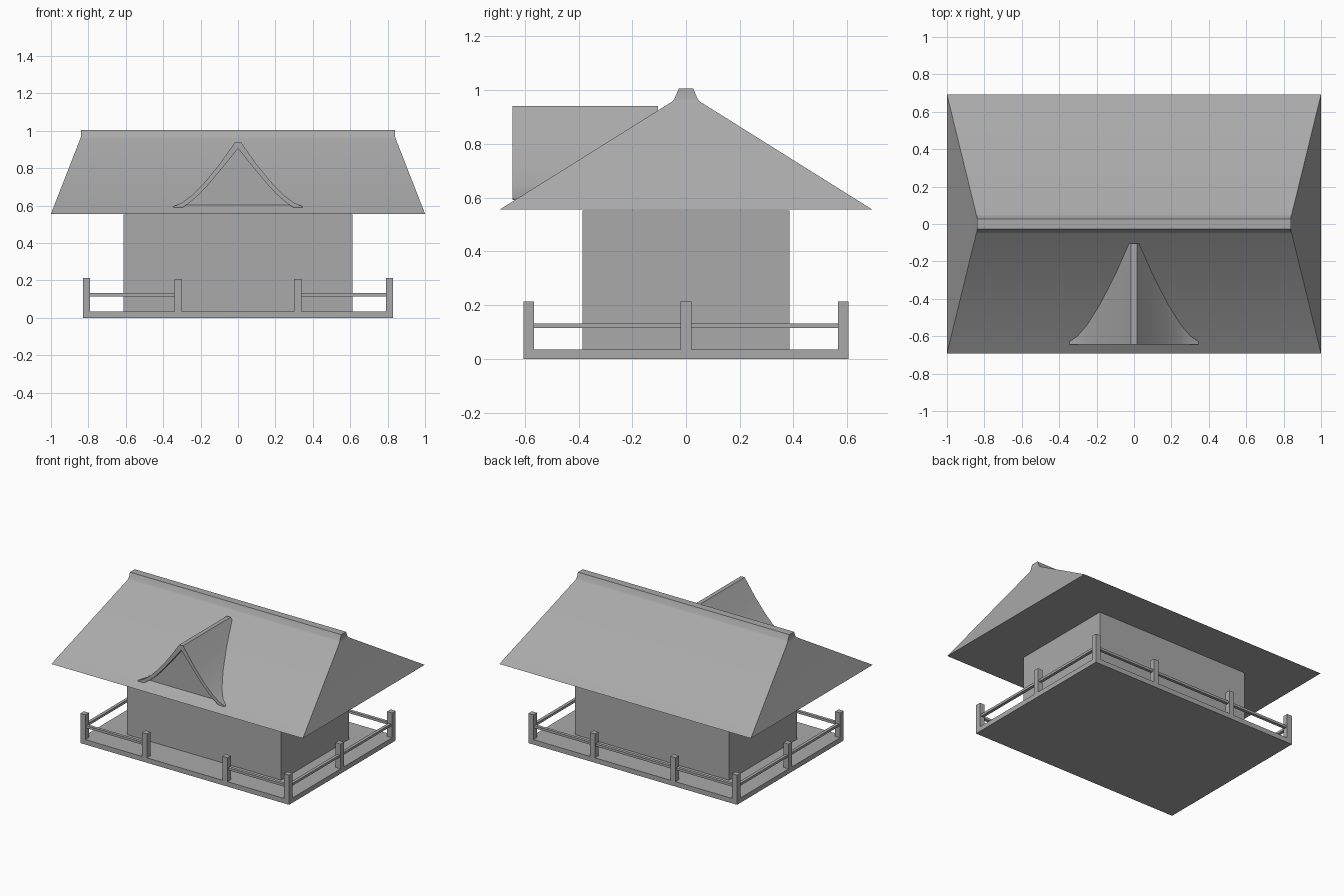
import bpy, bmesh, math

cube = bpy.data.objects.get("Cube")
if cube:
    bpy.data.objects.remove(cube, do_unlink=True)

grey = bpy.data.materials.new("plain grey")
grey.use_nodes = True
GREY = (0.4, 0.4, 0.4, 1)
grey.diffuse_color = GREY
grey.node_tree.nodes["Principled BSDF"].inputs["Base Color"].default_value = GREY


def finish(name, bm, smooth=None):
    bmesh.ops.recalc_face_normals(bm, faces=bm.faces)
    mesh = bpy.data.meshes.new(name)
    bm.to_mesh(mesh)
    bm.free()
    mesh.materials.append(grey)
    obj = bpy.data.objects.new(name, mesh)
    bpy.context.collection.objects.link(obj)
    if smooth:
        bpy.ops.object.select_all(action='DESELECT')
        obj.select_set(True)
        bpy.context.view_layer.objects.active = obj
        bpy.ops.object.shade_smooth_by_angle(angle=math.radians(smooth))
    return obj


def box(name, x, y, z):
    """Box from (min, max) pairs."""
    bm = bmesh.new()
    bmesh.ops.create_cube(bm, size=1)
    for v in bm.verts:
        v.co = [r[0] if c < 0 else r[1] for c, r in zip(v.co, (x, y, z))]
    return finish(name, bm)


def around(c, half):
    return (c - half, c + half)


def extrude_y(name, profile, y0, y1, smooth=None):
    """Prism along y from an (x, z) outline."""
    bm = bmesh.new()
    face = bm.faces.new([bm.verts.new((x, y0, z)) for x, z in profile])
    out = bmesh.ops.extrude_face_region(bm, geom=[face])
    for v in out["geom"]:
        if isinstance(v, bmesh.types.BMVert):
            v.co.y = y1
    return finish(name, bm, smooth)


def mirrored(half):
    """Complete a right-hand half outline with its left-hand copy."""
    return half + [(-x, z) for x, z in reversed(half) if x > 0]


# Platform and walls
W, D, FLOOR = 0.83, 0.605, 0.035
box("platform", (-W, W), (-D, D), (0, FLOOR))
box("walls", (-0.613, 0.613), (-0.385, 0.385), (FLOOR, 0.552))

# Railing posts
P = 0.02
px, py, mid = W - P, D - P, 0.32
for sx, side in ((-1, "right"), (1, "left")):
    for sy, end in ((-1, "front"), (1, "back")):
        box(f"{end}_{side}_corner_post", around(sx * px, P), around(sy * py, P), (0, 0.213))
        box(f"{end}_{side}_middle_post", around(sx * mid, P), around(sy * py, P), (FLOOR, 0.207))
    box(f"{side}_middle_post", around(sx * px, P), around(0, P), (FLOOR, 0.213))

# Rails, with the entrance left open at the front
RAIL_Z, R = (0.115, 0.132), 0.011
for sy, end in ((-1, "front"), (1, "back")):
    for a, b, part in ((-px, -mid, "right"), (mid, px, "left"), (-mid, mid, "centre")):
        if (end, part) != ("front", "centre"):
            box(f"{end}_{part}_rail", (a, b), around(sy * py, R), RAIL_Z)
for sx, side in ((-1, "right"), (1, "left")):
    box(f"{side}_rail", around(sx * px, R), (-py, py), RAIL_Z)

# Main roof: rings of (half length, half depth, height) from eaves to ridge cap
rings = [(1.0, 0.692, 0.556), (0.843, 0.05, 0.958), (0.84, 0.043, 0.968), (0.84, 0.027, 1.005)]
bm = bmesh.new()
loops = [[bm.verts.new((sx * x, sy * y, z)) for sx, sy in ((-1, -1), (1, -1), (1, 1), (-1, 1))]
         for x, y, z in rings]
for low, high in zip(loops, loops[1:]):
    for i in range(4):
        j = (i + 1) % 4
        bm.faces.new((low[i], low[j], high[j], high[i]))
bm.faces.new(loops[0])
bm.faces.new(loops[-1])
finish("main_roof", bm, smooth=30)

# Dormer: curved roof shell, and a gable panel set back inside it
outer = [(0.345, 0.595), (0.3, 0.615), (0.25, 0.652), (0.18, 0.722), (0.1, 0.82), (0.015, 0.94)]
inner = [(0.295, 0.59), (0.25, 0.622), (0.205, 0.662), (0.155, 0.716), (0.08, 0.806), (0, 0.905)]
foot = (0.345, 0.59)
shell = mirrored([foot] + outer)
shell += [(-x, z) for x, z in inner] + [p for p in reversed(inner) if p[0] > 0]
extrude_y("dormer_roof", shell, -0.645, -0.105, smooth=25)
extrude_y("dormer_gable", mirrored(inner), -0.615, -0.12)
